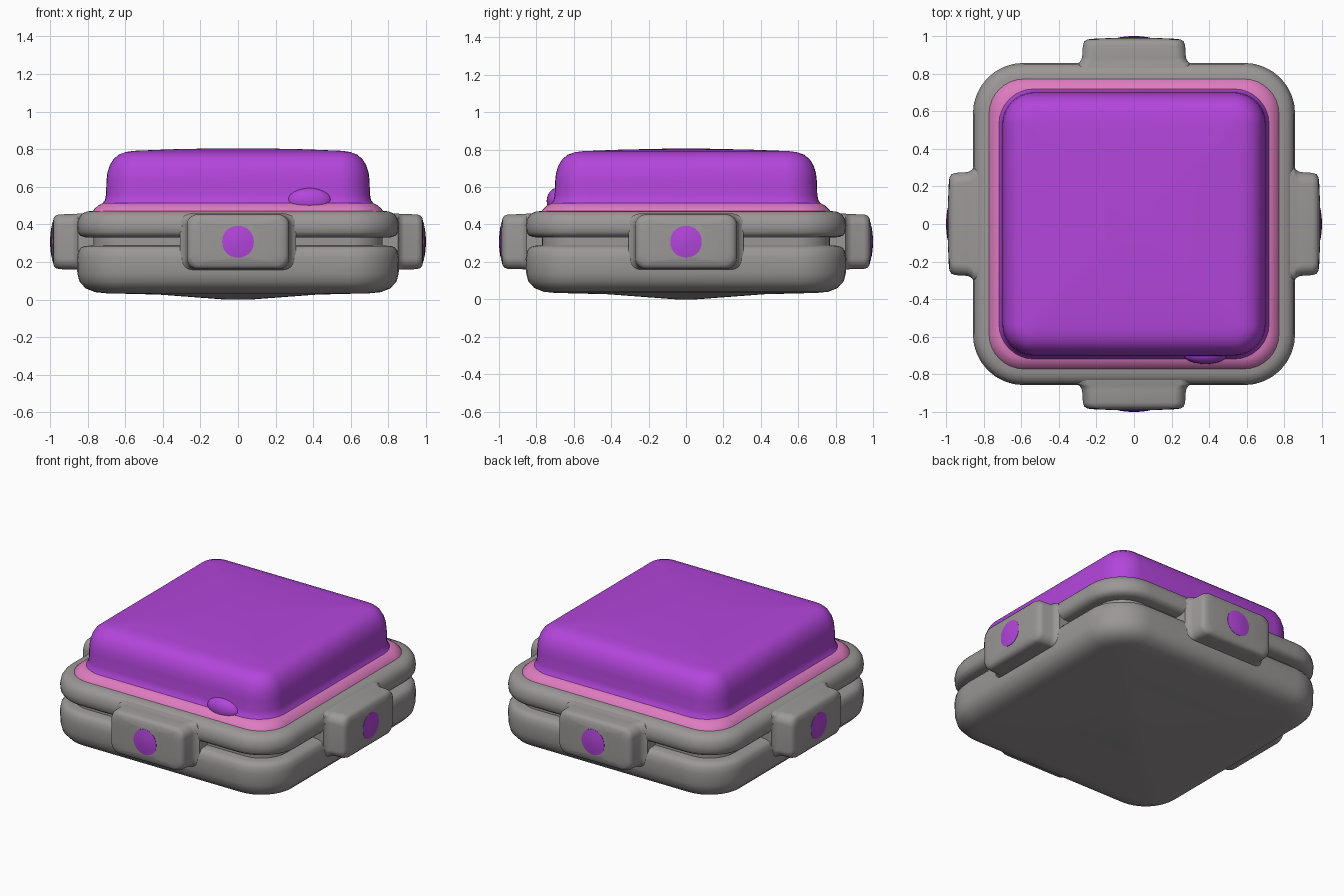
import bpy, bmesh, math
from mathutils import Matrix

if "Cube" in bpy.data.objects:
    bpy.data.objects.remove(bpy.data.objects["Cube"])


def material(name, rgb):
    m = bpy.data.materials.new(name)
    m.diffuse_color = (*rgb, 1)
    m.use_nodes = True
    m.node_tree.nodes["Principled BSDF"].inputs["Base Color"].default_value = m.diffuse_color
    return m


GREY = material("warm grey", (0.33, 0.31, 0.31))
PURPLE = material("bright purple", (0.45, 0.06, 0.71))
PINK = material("pink", (0.73, 0.2, 0.52))


def ring(hx, hy, r, z, seg=8):
    """Points of a rounded rectangle at height z."""
    r = min(r, hx * 0.95, hy * 0.95)
    pts = []
    for k, (sx, sy) in enumerate([(1, 1), (-1, 1), (-1, -1), (1, -1)]):
        for i in range(seg + 1):
            a = math.pi / 2 * (k + i / seg)
            pts.append((sx * (hx - r) + r * math.cos(a),
                        sy * (hy - r) + r * math.sin(a), z))
    return pts


def loft(name, rings, mat, matrix=None, caps=True):
    bm = bmesh.new()
    loops = [[bm.verts.new(p) for p in pts] for pts in rings]
    n = len(loops[0])
    for a, b in zip(loops, loops[1:]):
        for i in range(n):
            j = (i + 1) % n
            bm.faces.new((a[i], a[j], b[j], b[i]))
    if caps:
        bm.faces.new(loops[0][::-1])
        bm.faces.new(loops[-1])
    if matrix:
        bm.transform(matrix)
    bmesh.ops.recalc_face_normals(bm, faces=bm.faces)
    return finish(name, bm, mat)


def finish(name, bm, mat):
    me = bpy.data.meshes.new(name)
    bm.to_mesh(me)
    bm.free()
    me.materials.append(mat)
    me.shade_smooth()
    me.set_sharp_from_angle(angle=math.radians(50))
    ob = bpy.data.objects.new(name, me)
    bpy.context.collection.objects.link(ob)
    return ob


def square_loft(name, profile, half, radius, mat, caps=True):
    """Loft of (half width, z) rings whose corners stay concentric."""
    return loft(name, [ring(h, h, max(0.05, radius - (half - h)), z)
                       for h, z in profile], mat, caps=caps)


# Grey housing with a groove around its middle and a shallow domed bottom
square_loft("housing", [
    (0.06, 0.0), (0.22, 0.012), (0.42, 0.027), (0.70, 0.034), (0.76, 0.04),
    (0.81, 0.06), (0.843, 0.095), (0.855, 0.14), (0.857, 0.22), (0.85, 0.258),
    (0.835, 0.278), (0.81, 0.286), (0.77, 0.288), (0.77, 0.33), (0.815, 0.332),
    (0.84, 0.341), (0.854, 0.36), (0.857, 0.395), (0.85, 0.43), (0.832, 0.457),
    (0.80, 0.47), (0.76, 0.472), (0.65, 0.472)], 0.857, 0.27, GREY)

# Pink rim around the foot of the button
square_loft("button_rim", [
    (0.775, 0.465), (0.765, 0.482), (0.745, 0.50), (0.718, 0.515),
    (0.66, 0.516)], 0.775, 0.19, PINK, caps=False)

# Large purple button
square_loft("button", [
    (0.722, 0.51), (0.708, 0.53), (0.702, 0.56), (0.70, 0.63), (0.695, 0.675),
    (0.682, 0.715), (0.662, 0.748), (0.632, 0.773), (0.595, 0.786),
    (0.55, 0.792), (0.35, 0.80), (0.12, 0.805)], 0.722, 0.19, PURPLE)

# Small bulge at the foot of the button's front face
bm = bmesh.new()
bmesh.ops.create_uvsphere(bm, u_segments=24, v_segments=12, radius=1,
                          matrix=Matrix.Translation((0.38, -0.69, 0.525)) @
                          Matrix.Diagonal((0.12, 0.055, 0.07, 1)))
finish("button_bulge", bm, PURPLE)

# Four side clips, each with a round purple stud
clip_profile = [(0.31, 0.15, 0.76), (0.308, 0.15, 0.852), (0.288, 0.148, 0.862),
                (0.276, 0.147, 0.885), (0.272, 0.146, 0.95), (0.265, 0.14, 0.97),
                (0.25, 0.126, 0.981), (0.225, 0.105, 0.985), (0.11, 0.095, 0.99)]
for i, side in enumerate(("front", "right", "back", "left")):
    m = (Matrix.Rotation(i * math.pi / 2, 4, 'Z') @
         Matrix.Translation((0, 0, 0.308)) @ Matrix.Rotation(math.pi / 2, 4, 'X'))
    loft(side + "_clip", [ring(hx, hz, 0.06, d) for hx, hz, d in clip_profile],
         GREY, m)
    loft(side + "_stud", [ring(r, r, r, d) for r, d in
                          ((0.084, 0.985), (0.084, 0.992), (0.05, 0.997), (0.015, 1.0))],
         PURPLE, m)
